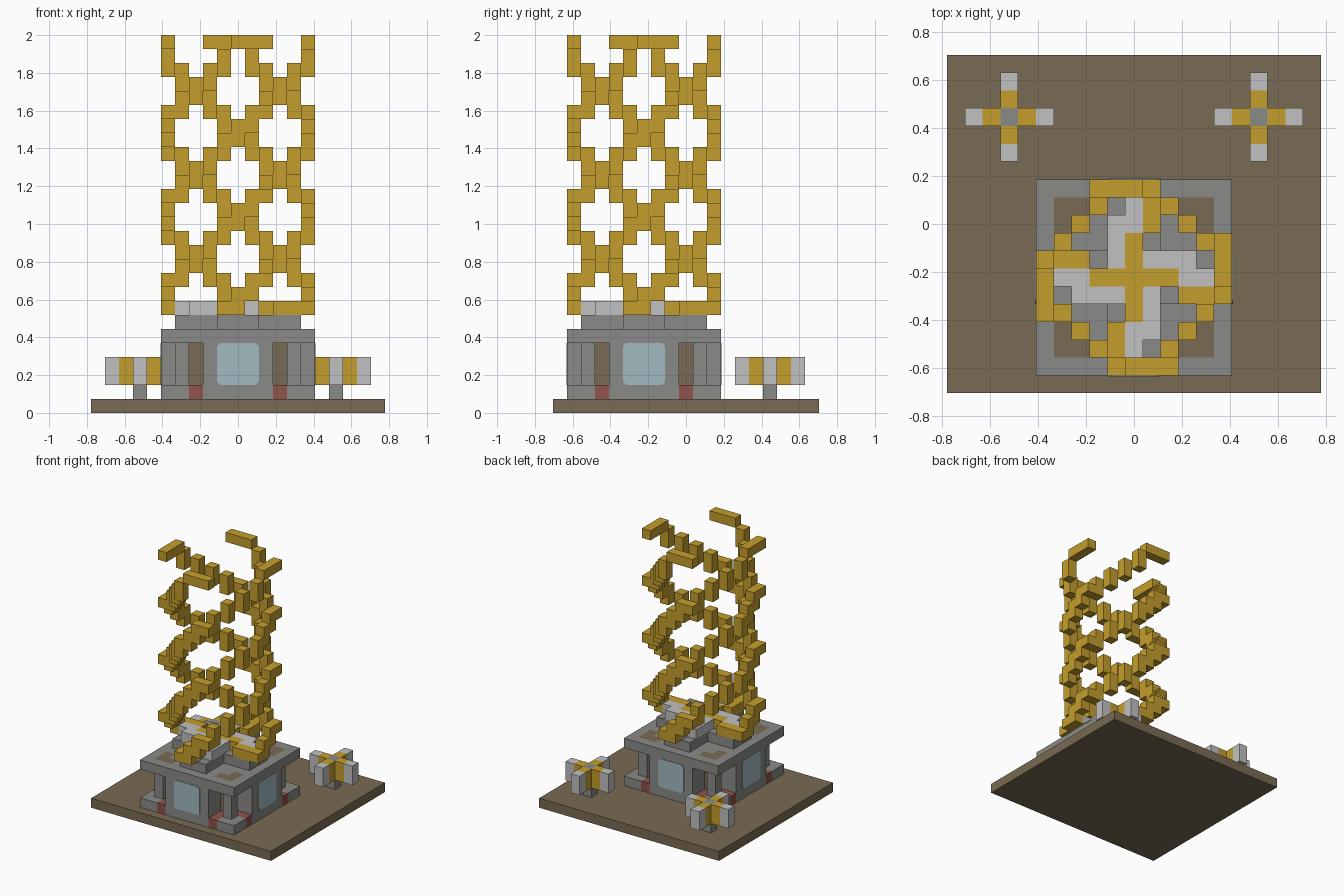
import bpy
import bmesh
import math
from mathutils import Matrix, Vector

if "Cube" in bpy.data.objects:
    bpy.data.objects.remove(bpy.data.objects["Cube"], do_unlink=True)

U = 2 / 27          # edge of one block
TOWER_Y = -3        # tower centre, in blocks


def material(name, rgb):
    lin = [((c / 255 + 0.055) / 1.055) ** 2.4 for c in rgb] + [1.0]
    m = bpy.data.materials.new(name)
    m.use_nodes = True
    m.diffuse_color = lin
    m.node_tree.nodes["Principled BSDF"].inputs["Base Color"].default_value = lin
    return m


EARTH = material("earth_brown", (121, 107, 83))
GOLD = material("gold", (196, 158, 45))
GREY = material("mid_grey", (138, 139, 136))
PALE = material("pale_grey", (192, 193, 192))
RED = material("brick_red", (142, 83, 75))
GLASS = material("pale_blue_glass", (162, 186, 192))


def add_object(name, bm, mat):
    mesh = bpy.data.meshes.new(name)
    bm.to_mesh(mesh)
    bm.free()
    mesh.materials.append(mat)
    obj = bpy.data.objects.new(name, mesh)
    bpy.context.collection.objects.link(obj)
    return obj


def block(xs, ys, zs):
    """All cells in an inclusive range of blocks."""
    return {(x, y, z) for x in range(xs[0], xs[1] + 1)
            for y in range(ys[0], ys[1] + 1)
            for z in range(zs[0], zs[1] + 1)}


def spin(cells):
    """Repeat cells in four quarter turns about the tower axis."""
    out = set()
    for x, y, z in cells:
        for _ in range(4):
            out.add((x, y, z))
            x, y = -y, x
    return out


def build(name, cells, mat, cx=0, cy=0):
    """Outer skin of a set of unit blocks."""
    bm = bmesh.new()
    for cell in cells:
        centre = Vector(cell) + Vector((cx, cy, 0.5))
        for axis in range(3):
            for sign in (-1, 1):
                near = list(cell)
                near[axis] += sign
                if tuple(near) in cells:
                    continue
                n, a, b = Vector(), Vector(), Vector()
                n[axis] = sign / 2
                a[(axis + 1) % 3] = 0.5
                b[(axis + 2) % 3] = sign / 2
                ring = (-a - b, a - b, a + b, b - a)
                bm.faces.new([bm.verts.new((centre + n + r) * U) for r in ring])
    bmesh.ops.remove_doubles(bm, verts=bm.verts, dist=0.001)
    return add_object(name, bm, mat)


def tower(name, cells, mat):
    return build(name, cells, mat, cy=TOWER_Y)


# Ground slab
build("ground_slab", block((-10, 10), (-9, 9), (0, 0)), EARTH)

# House: plinth with red sills beside the corners
sills = spin(block((3, 3), (-5, -4), (1, 1)) | block((-3, -3), (-5, -4), (1, 1)))
tower("plinth", block((-5, 5), (-5, 5), (1, 1)) - sills, GREY)
tower("red_sills", sills, RED)

# House: inner core, window walls and corner pillars
tower("inner_core", block((-3, 3), (-3, 3), (2, 4)), EARTH)
tower("window_walls", spin(block((-2, 2), (-5, -4), (2, 4))), GREY)
tower("corner_pillars", spin(block((4, 4), (4, 4), (2, 4))), GREY)

# House: roof with brown corner patches
patches = spin({(4, 4, 5), (3, 4, 5), (4, 3, 5)})
tower("roof", block((-5, 5), (-5, 5), (5, 5)) - patches, GREY)
tower("roof_patches", patches, EARTH)

# Thin window panes with clipped corners on all four walls
half, clip = 1.5 * U, 0.018
for i, side in enumerate(("front", "left", "back", "right")):
    bm = bmesh.new()
    turn = Matrix.Translation((0, TOWER_Y * U, 3.5 * U)) @ Matrix.Rotation(i * math.pi / 2, 4, "Z")
    outline = []
    for sx, sz in ((-1, -1), (1, -1), (1, 1), (-1, 1)):
        pair = [(sx * half, sz * (half - clip)), (sx * (half - clip), sz * half)]
        outline += pair if sx * sz > 0 else pair[::-1]
    face = bm.faces.new([bm.verts.new((x, -5.5 * U, z)) for x, z in outline])
    ext = bmesh.ops.extrude_face_region(bm, geom=[face])
    moved = [v for v in ext["geom"] if isinstance(v, bmesh.types.BMVert)]
    bmesh.ops.translate(bm, verts=moved, vec=(0, -0.004, 0))
    bmesh.ops.recalc_face_normals(bm, faces=bm.faces)
    bmesh.ops.transform(bm, matrix=turn, verts=bm.verts)
    add_object(side + "_window", bm, GLASS)

# Hub on the roof: grey arms, pale pinwheel and gold cross
tower("hub_arms", spin(block((-1, 1), (-4, 0), (6, 6))), GREY)
pinwheel = block((0, 0), (3, 4), (7, 7)) | block((-1, -1), (1, 3), (7, 7))
tower("pinwheel", spin(pinwheel), PALE)
tower("gold_cross", spin(block((0, 0), (0, 2), (7, 7))), GOLD)

# Four climbing strands: each cell is (x, y, lowest step, highest step)
STEPS = ((-1, -5, 0, 1), (0, -5, 1, 2), (1, -5, 2, 3), (2, -5, 3, 3),
         (-4, -2, 3, 4), (-3, -3, 4, 5), (-2, -4, 5, 6))
strands = set()
for start in range(6, 27, 6):
    for x, y, low, high in STEPS:
        strands |= block((x, x), (y, y), (start + low, start + high))
strands = {c for c in strands if 7 <= c[2] <= 26}
# flat bars finish the top, short feet join the strands to the hub
strands.discard((0, -5, 25))
strands |= block((0, 2), (-5, -5), (26, 26))
strands |= block((-1, -1), (-4, -3), (7, 7))
tower("spiral_strands", spin(strands), GOLD)

# Two cross-shaped posts behind the house
for side, px in (("left", 7), ("right", -7)):
    build(side + "_post_core", block((0, 0), (0, 0), (1, 3)), GREY, px, 6)
    build(side + "_post_inner_arms", spin(block((1, 1), (0, 0), (2, 3))), GOLD, px, 6)
    build(side + "_post_outer_arms", spin(block((2, 2), (0, 0), (2, 3))), PALE, px, 6)
